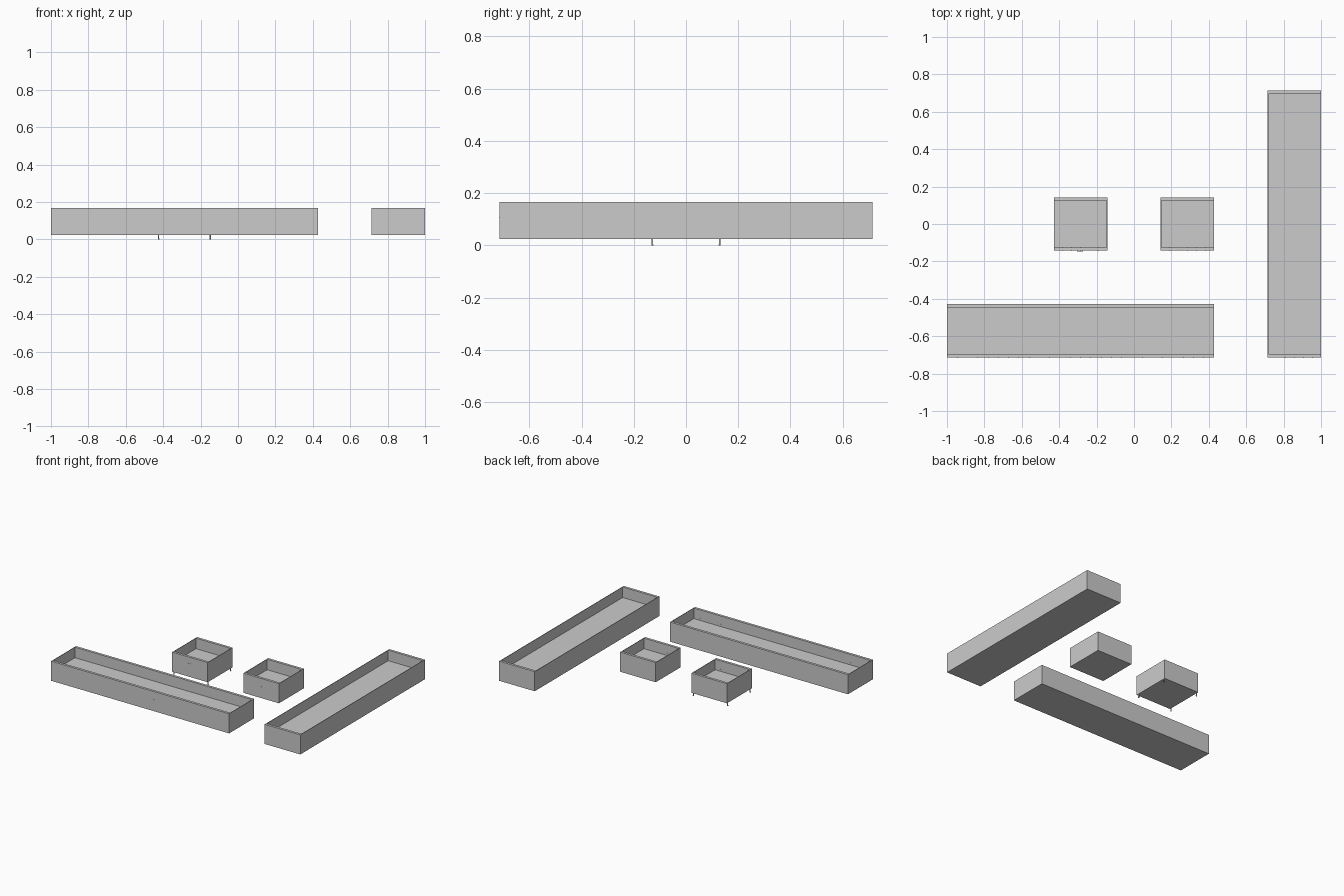
import bpy, bmesh
from mathutils import Matrix, Vector

if "Cube" in bpy.data.objects:
    bpy.data.objects.remove(bpy.data.objects["Cube"])

U = 1 / 7                     # half a planter module
Z0, Z1, FLOOR = 0.024, 0.1665, 0.09
CAP, SIDE = 0.018, 0.004      # end wall and side wall thickness


def make_object(name, bm):
    bmesh.ops.recalc_face_normals(bm, faces=bm.faces)
    mesh = bpy.data.meshes.new(name)
    bm.to_mesh(mesh)
    bm.free()
    obj = bpy.data.objects.new(name, mesh)
    bpy.context.collection.objects.link(obj)
    return obj


def add_box(bm, lo, hi):
    lo, hi = Vector(lo), Vector(hi)
    m = Matrix.Translation((lo + hi) / 2) @ Matrix.Diagonal((*(hi - lo), 1))
    bmesh.ops.create_cube(bm, size=1, matrix=m)


def add_rod(bm, center, radius, length, axis, sides=8):
    rot = Vector((0, 0, 1)).rotation_difference(Vector(axis)).to_matrix().to_4x4()
    bmesh.ops.create_cone(bm, cap_ends=True, segments=sides, radius1=radius,
                          radius2=radius, depth=length,
                          matrix=Matrix.Translation(center) @ rot)


def box_object(name, lo, hi):
    bm = bmesh.new()
    add_box(bm, lo, hi)
    return make_object(name, bm)


def tray(name, x0, x1, y0, y1, pins):
    x0, x1, y0, y1 = (v * U for v in (x0, x1, y0, y1))
    # thick front and back walls, thin sides, raised floor
    box_object(name + "_back_wall", (x0, y1 - CAP, Z0), (x1, y1, Z1))
    box_object(name + "_front_wall", (x0, y0, Z0), (x1, y0 + CAP, Z1))
    for side, a, b in (("left", x0, x0 + SIDE), ("right", x1 - SIDE, x1)):
        box_object(f"{name}_{side}_wall", (a, y0 + CAP, Z0), (b, y1 - CAP, Z1))
    box_object(name + "_floor", (x0 + SIDE, y0 + CAP, Z0), (x1 - SIDE, y1 - CAP, FLOOR))

    # row of fine pins through the front wall
    bm = bmesh.new()
    pitch = (x1 - x0) / (pins + 1)
    for i in range(pins):
        add_rod(bm, (x0 + (i + 1) * pitch, y0 + CAP / 2, 0.106), 0.0012,
                CAP + 0.002, (0, 1, 0), 6)
    make_object(name + "_pins", bm)


tray("small_tray_left", -3, -1, -1, 1, 5)
tray("small_tray_right", 1, 3, -1, 1, 5)
tray("long_tray_front", -7, 3, -5, -3, 25)
tray("long_tray_right", 5, 7, -5, 5, 5)

# corner feet under the left small tray
bm = bmesh.new()
for x in (-0.425, -0.149):
    for y in (-0.129, 0.129):
        add_rod(bm, (x, y, Z0 / 2), 0.0035, Z0, (0, 0, 1), 12)
        add_rod(bm, (x, y, 0.002), 0.004, 0.004, (0, 0, 1), 12)
make_object("feet", bm)

# small pull handle on the left small tray
bm = bmesh.new()
add_box(bm, (-0.304, -0.147, 0.118), (-0.272, -0.145, 0.122))
for x in (-0.304, -0.275):
    add_box(bm, (x, -0.145, 0.118), (x + 0.003, -0.142, 0.122))
make_object("handle", bm)
